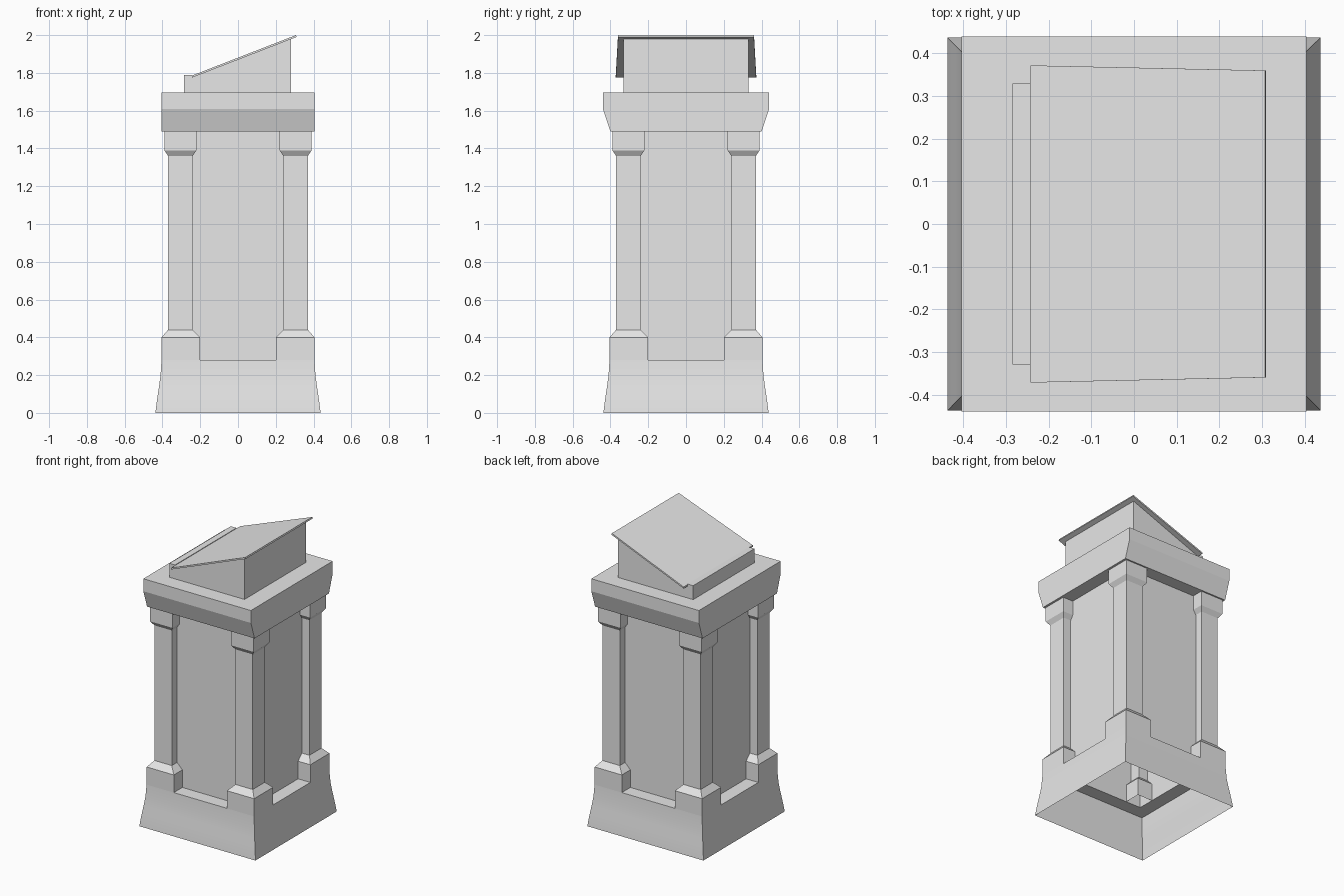
import bpy, bmesh, math

cube = bpy.data.objects.get("Cube")
if cube:
    bpy.data.objects.remove(cube, do_unlink=True)

GREY = (0.8, 0.8, 0.8, 1.0)
stone = bpy.data.materials.new("grey_stone")
stone.use_nodes = True
stone.diffuse_color = GREY
stone.node_tree.nodes["Principled BSDF"].inputs["Base Color"].default_value = GREY


def finish(name, bm, smooth=False):
    bmesh.ops.recalc_face_normals(bm, faces=bm.faces[:])
    mesh = bpy.data.meshes.new(name)
    bm.to_mesh(mesh)
    bm.free()
    mesh.materials.append(stone)
    obj = bpy.data.objects.new(name, mesh)
    bpy.context.collection.objects.link(obj)
    if smooth:
        bpy.ops.object.select_all(action="DESELECT")
        obj.select_set(True)
        bpy.context.view_layer.objects.active = obj
        bpy.ops.object.shade_smooth_by_angle(angle=math.radians(30))
    return obj


def loft(name, rings, capped=False, smooth=False):
    """Join rectangles (x0, x1, y0, y1, z) stacked from bottom to top."""
    bm = bmesh.new()
    loops = [[bm.verts.new(p) for p in
              ((x0, y0, z), (x1, y0, z), (x1, y1, z), (x0, y1, z))]
             for x0, x1, y0, y1, z in rings]
    for low, high in zip(loops, loops[1:]):
        for i in range(4):
            j = (i + 1) % 4
            bm.faces.new((low[i], low[j], high[j], high[i]))
    if capped:
        bm.faces.new(loops[0][::-1])
        bm.faces.new(loops[-1])
    return finish(name, bm, smooth)


def prism(name, profile):
    """Side profile of (x, z, half width) points, spread across y."""
    bm = bmesh.new()
    front = [bm.verts.new((x, -w, z)) for x, z, w in profile]
    back = [bm.verts.new((x, w, z)) for x, z, w in profile]
    n = len(profile)
    for i in range(n):
        j = (i + 1) % n
        bm.faces.new((front[i], front[j], back[j], back[i]))
    bm.faces.new(front)
    bm.faces.new(back[::-1])
    return finish(name, bm)


# Hollow plinth with a flared foot, a ledge and the shaft walls above it
shell = [(0.437, 0), (0.435, 0.02), (0.427, 0.08), (0.418, 0.14),
         (0.41, 0.2), (0.405, 0.28), (0.313, 0.28), (0.313, 1.49)]
loft("plinth_and_shaft", [(-r, r, -r, r, z) for r, z in shell], smooth=True)

# Corner columns with base blocks and capitals: height, outer and inner reach
column = [(0.28, 0.405, 0.2), (0.4, 0.405, 0.2), (0.44, 0.37, 0.24),
          (1.36, 0.37, 0.24), (1.39, 0.39, 0.22), (1.49, 0.39, 0.22)]
for sx, side in ((-1, "right"), (1, "left")):
    for sy, end in ((-1, "front"), (1, "back")):
        rings = []
        for z, outer, inner in column:
            xs = sorted((sx * outer, sx * inner))
            ys = sorted((sy * outer, sy * inner))
            rings.append((*xs, *ys, z))
        loft(f"column_{end}_{side}", rings)

# Top slab, its front and back sloping outward
slab = [(0.4, 1.49), (0.44, 1.61), (0.44, 1.695)]
loft("top_slab", [(-0.405, 0.405, -w, w, z) for w, z in slab], capped=True)

# Wedge-shaped desk with a raised lip along its low edge
HALF = 0.33
prism("desk_box", [(x, z, HALF) for x, z in (
    (-0.285, 1.695), (0.28, 1.695), (0.28, 1.98),
    (-0.243, 1.778), (-0.243, 1.79), (-0.285, 1.79))])

# Thin sloping board, slightly narrower at the high edge
prism("desk_board", [(-0.243, 1.775, 0.372), (0.31, 1.99, 0.36),
                     (0.307, 2.0, 0.36), (-0.243, 1.786, 0.372)])
